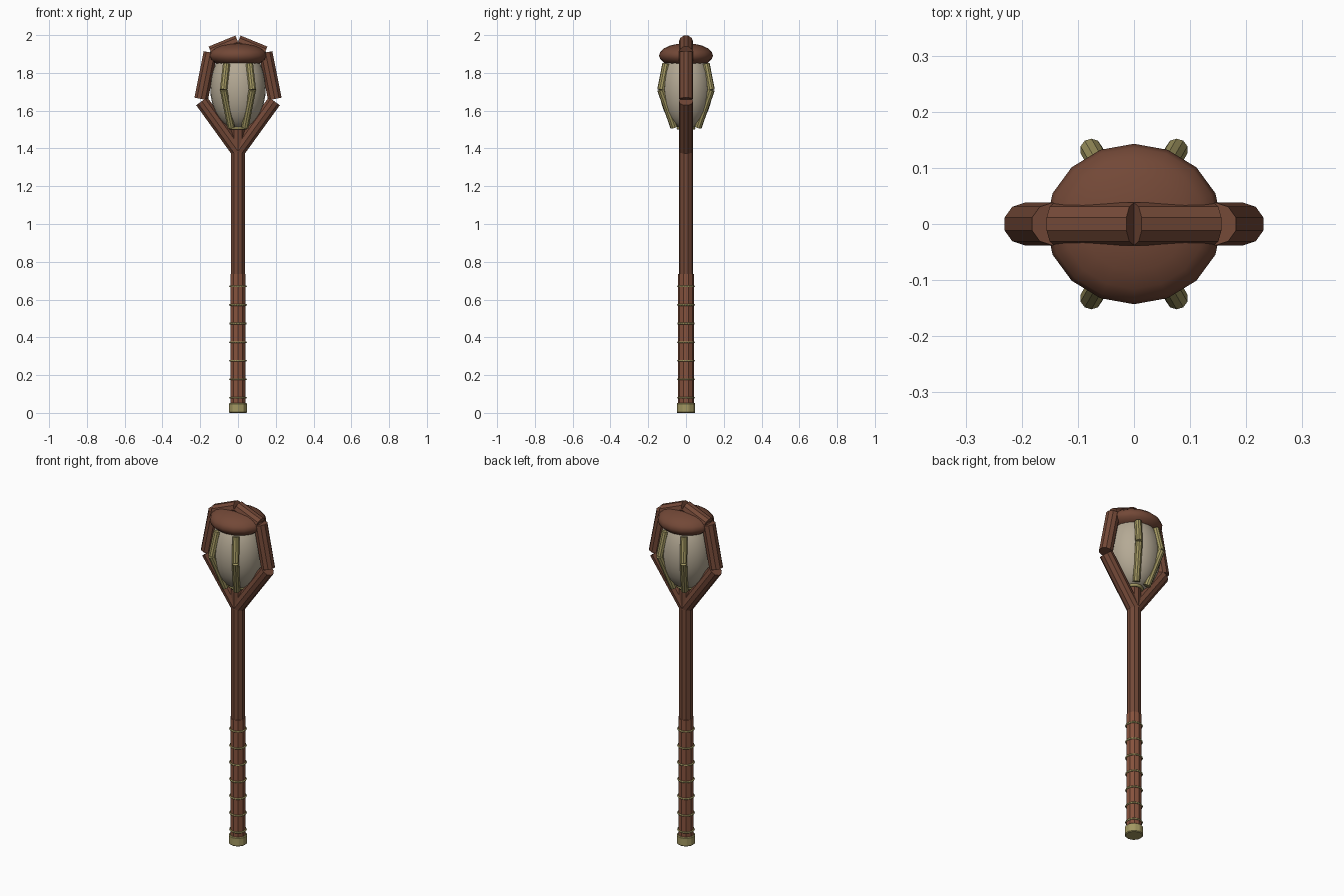
import bpy
from math import pi, cos, sin, radians
from mathutils import Vector, Matrix

cube = bpy.data.objects.get("Cube")
if cube:
    bpy.data.objects.remove(cube, do_unlink=True)


def material(name, rgb):
    m = bpy.data.materials.new(name)
    m.use_nodes = True
    m.diffuse_color = (*rgb, 1)
    m.node_tree.nodes["Principled BSDF"].inputs["Base Color"].default_value = (*rgb, 1)
    return m


wood = material("dark wood", (0.17, 0.065, 0.038))
leather = material("leather", (0.24, 0.085, 0.047))
brass = material("aged brass", (0.36, 0.31, 0.12))
glass = material("frosted glass", (0.46, 0.40, 0.30))


def finish(name, mat):
    ob = bpy.context.object
    ob.name = name
    ob.data.materials.append(mat)
    return ob


def rod(name, a, b, radius, mat, sides=10):
    """Prism between two points, with its flat side facing outwards."""
    a, b = Vector(a), Vector(b)
    axis = (b - a).normalized()
    bpy.ops.mesh.primitive_cylinder_add(vertices=sides, radius=radius, depth=(b - a).length)
    ob = finish(name, mat)
    side = Vector((0, 1, 0))
    side = (side - axis * side.dot(axis)).normalized()
    frame = Matrix((side.cross(axis), side, axis)).transposed()
    ob.matrix_world = Matrix.Translation((a + b) / 2) @ frame.to_4x4()
    return ob


def ellipsoid(name, z, size, mat, segments, rings):
    bpy.ops.mesh.primitive_uv_sphere_add(segments=segments, ring_count=rings, radius=1,
                                         location=(0, 0, z), scale=size)
    ob = finish(name, mat)
    bpy.ops.object.shade_smooth()
    return ob


def ring(name, z, major, minor):
    bpy.ops.mesh.primitive_torus_add(major_segments=20, minor_segments=6, location=(0, 0, z),
                                     major_radius=major, minor_radius=minor)
    finish(name, brass)
    bpy.ops.object.shade_smooth()


# Handle
rod("shaft", (0, 0, 0.04), (0, 0, 1.51), 0.038, wood)
rod("grip", (0, 0, 0.04), (0, 0, 0.735), 0.042, leather)
pommel = rod("pommel", (0, 0, 0), (0, 0, 0.052), 0.05, brass)
bevel = pommel.modifiers.new("soft rim", 'BEVEL')
bevel.width = 0.004
bevel.segments = 1
for i in range(7):
    ring(f"grip_ring_{i + 1}", 0.08 + i * 0.0983, 0.042, 0.005)

# Lantern globe, lid and collar
ellipsoid("globe", 1.72, (0.147, 0.14, 0.22), glass, 24, 16)
ellipsoid("lid", 1.892, (0.157, 0.143, 0.065), wood, 16, 10)
ring("globe_collar", 1.508, 0.042, 0.009)

# Wooden frame on each side
for name, s in (("left", 1), ("right", -1)):
    rod(f"lower_branch_{name}", (-0.003 * s, 0, 1.38), (0.192 * s, 0, 1.65), 0.038, wood)
    rod(f"side_branch_{name}", (0.195 * s, 0, 1.662), (0.146 * s, 0, 1.908), 0.038, wood)
    rod(f"top_branch_{name}", (0, 0, 1.964), (0.142 * s, 0, 1.906), 0.038, wood)

# Brass cage bars around the globe
for i, angle in enumerate((60, 120, 240, 300)):
    c, s = cos(radians(angle)), sin(radians(angle))
    low, mid, top = [(r * c, r * s, z) for r, z in ((0.073, 1.512), (0.153, 1.71), (0.122, 1.848))]
    rod(f"lower_cage_bar_{i + 1}", low, mid, 0.02, brass)
    rod(f"upper_cage_bar_{i + 1}", mid, top, 0.02, brass)
